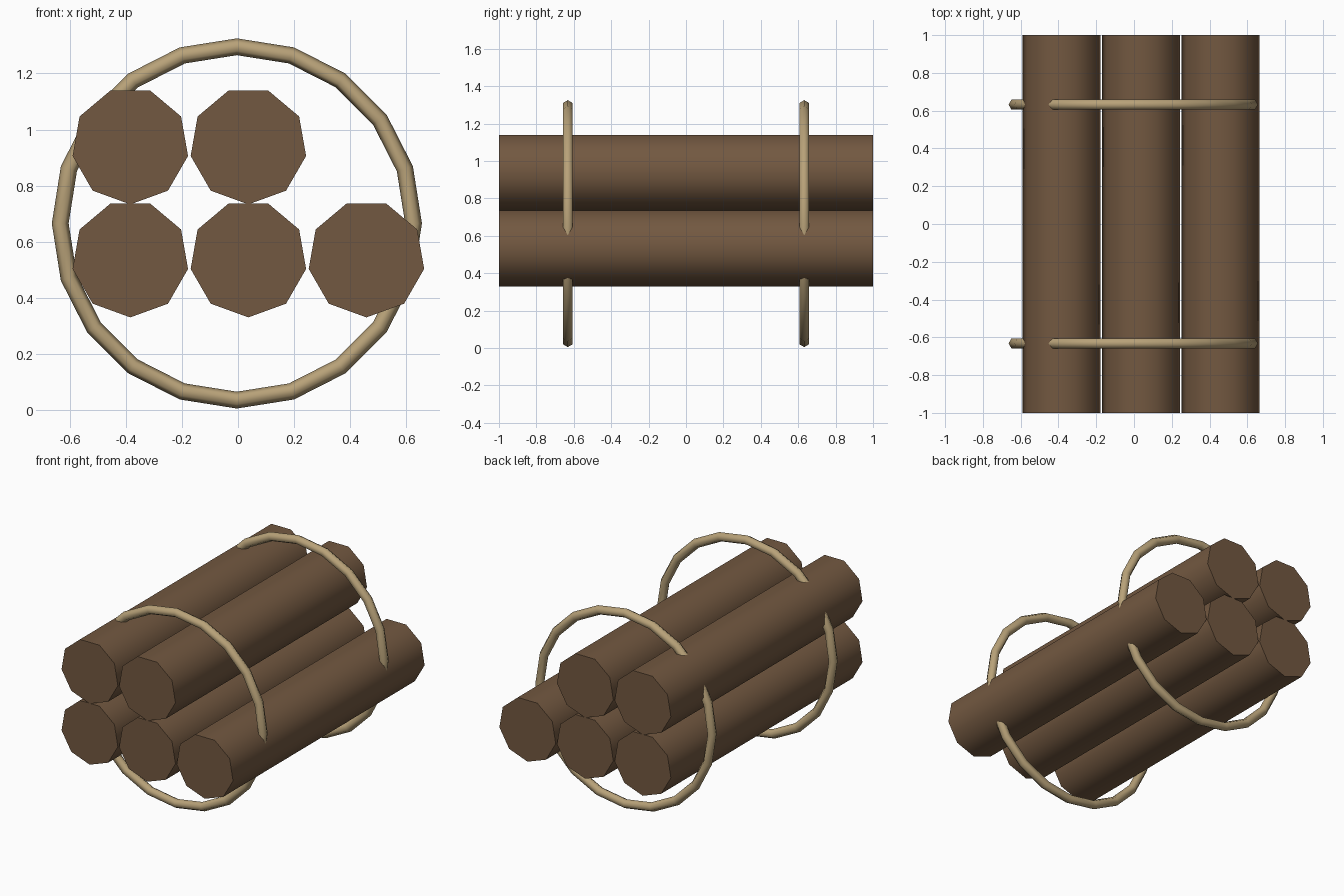
import bpy, bmesh
from math import sin, cos, pi, radians

cube = bpy.data.objects.get("Cube")
if cube:
    bpy.data.objects.remove(cube, do_unlink=True)


def material(name, rgb):
    m = bpy.data.materials.new(name)
    m.use_nodes = True
    m.diffuse_color = (*rgb, 1)
    bsdf = m.node_tree.nodes["Principled BSDF"]
    bsdf.inputs["Base Color"].default_value = (*rgb, 1)
    bsdf.inputs["Roughness"].default_value = 0.9
    return m


wood = material("brown wood", (0.17, 0.098, 0.052))
rope = material("tan rope", (0.48, 0.36, 0.19))


def finish(name, bm, mat, location, sharp_angle):
    bmesh.ops.recalc_face_normals(bm, faces=bm.faces)
    mesh = bpy.data.meshes.new(name)
    bm.to_mesh(mesh)
    bm.free()
    mesh.materials.append(mat)
    obj = bpy.data.objects.new(name, mesh)
    obj.location = location
    bpy.context.collection.objects.link(obj)
    bpy.ops.object.select_all(action='DESELECT')
    obj.select_set(True)
    bpy.context.view_layer.objects.active = obj
    bpy.ops.object.shade_smooth_by_angle(angle=radians(sharp_angle))


def add_log(name, x, z, radius=0.209, length=2.0, sides=9):
    # Nine-sided log with one corner pointing down
    bm = bmesh.new()
    angles = [2 * pi * i / sides - pi / 2 for i in range(sides)]
    ends = [[bm.verts.new((radius * cos(a), y, radius * sin(a))) for a in angles]
            for y in (-length / 2, length / 2)]
    for end in ends:
        bm.faces.new(end)
    for i in range(sides):
        j = (i + 1) % sides
        bm.faces.new((ends[0][i], ends[0][j], ends[1][j], ends[1][i]))
    finish(name, bm, wood, (x, 0, z), 50)


def add_ring(name, y, major=0.63, minor=0.03, segments=20, sides=6):
    # Rope hoop standing upright around the bundle
    bm = bmesh.new()
    loops = []
    for i in range(segments):
        a = 2 * pi * i / segments
        loop = []
        for k in range(sides):
            b = 2 * pi * k / sides
            r = major + minor * cos(b)
            loop.append(bm.verts.new((r * cos(a), minor * sin(b), r * sin(a))))
        loops.append(loop)
    for i in range(segments):
        p, q = loops[i], loops[(i + 1) % segments]
        for k in range(sides):
            n = (k + 1) % sides
            bm.faces.new((p[k], p[n], q[n], q[k]))
    finish(name, bm, rope, (-0.004, y, 0.665), 80)


# Three logs below, two above
columns = {"left": 0.458, "middle": 0.037, "right": -0.384}
for side, x in columns.items():
    add_log(f"lower_{side}_log", x, 0.539)
    if side != "left":
        add_log(f"upper_{side}_log", x, 0.942)

# Rope hoops
add_ring("front_rope", -0.632)
add_ring("back_rope", 0.632)
